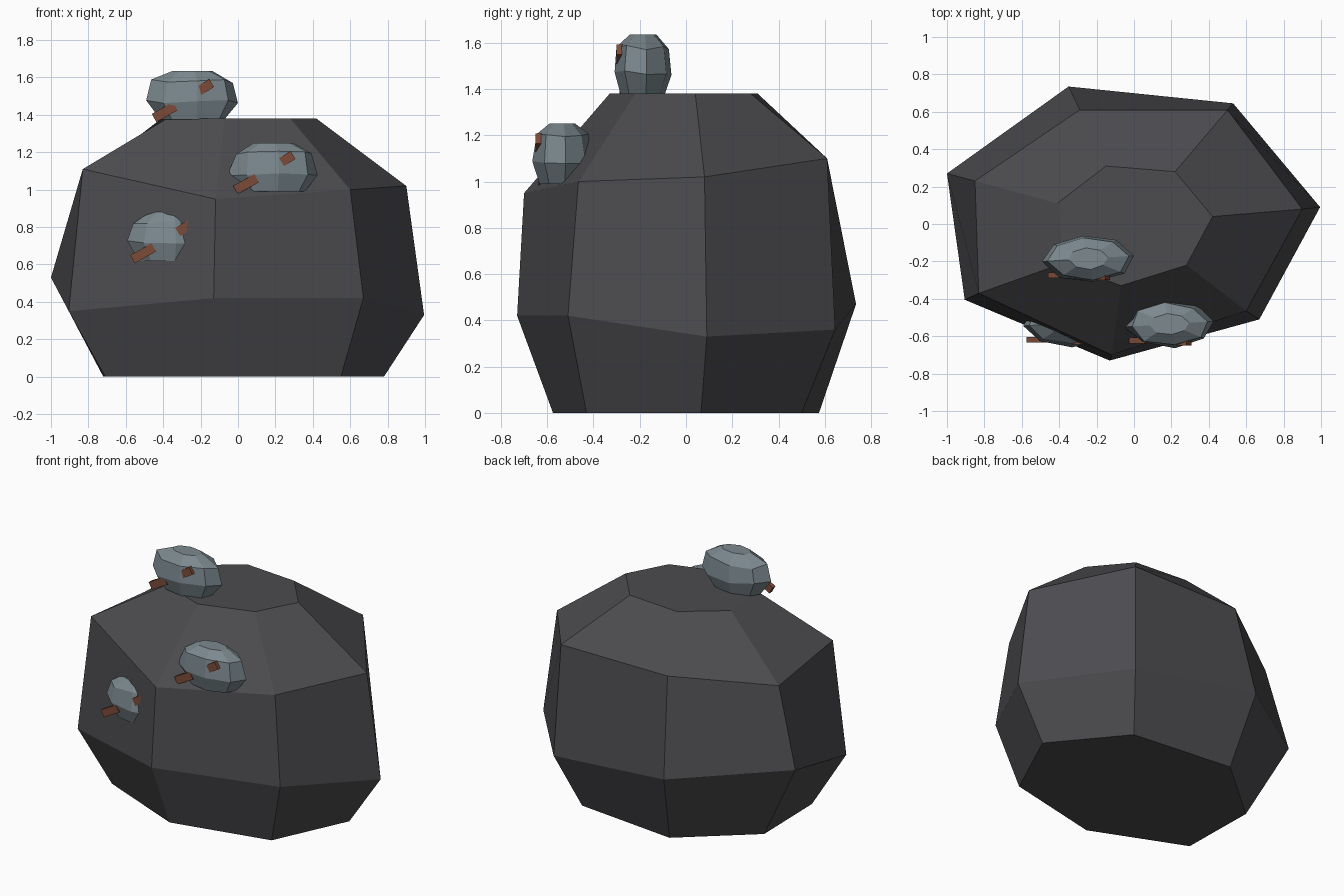
import bpy, bmesh, math, random
from mathutils import Vector

if "Cube" in bpy.data.objects:
    bpy.data.objects.remove(bpy.data.objects["Cube"])

random.seed(4)


def material(name, rgb):
    m = bpy.data.materials.new(name)
    m.diffuse_color = (*rgb, 1)
    m.use_nodes = True
    m.node_tree.nodes["Principled BSDF"].inputs["Base Color"].default_value = m.diffuse_color
    return m


DARK = material("dark_rock", (0.072, 0.07, 0.077))
BLUE = material("blue_grey_stone", (0.2, 0.25, 0.275))
RUST = material("rust", (0.2, 0.07, 0.04))


def loft(name, rings, mat):
    """Join stacked rings of points with flat faces and cap both ends."""
    bm = bmesh.new()
    vr = [[bm.verts.new(p) for p in r] for r in rings]
    n = len(rings[0])
    for a, b in zip(vr, vr[1:]):
        for i in range(n):
            j = (i + 1) % n
            bm.faces.new((a[i], a[j], b[j], b[i]))
    bm.faces.new(vr[0][::-1])
    bm.faces.new(vr[-1])
    bmesh.ops.recalc_face_normals(bm, faces=bm.faces)
    me = bpy.data.meshes.new(name)
    bm.to_mesh(me)
    bm.free()
    me.materials.append(mat)
    ob = bpy.data.objects.new(name, me)
    bpy.context.collection.objects.link(ob)
    return ob


# Boulder: seven-sided, four uneven rings
base = [(.78, .065), (.42, .5), (-.28, .575), (-.72, .2), (-.71, -.32), (-.105, -.575), (.55, -.43)]
belly = [(.995, .09, .33), (.53, .645, .36), (-.35, .735, .47), (-1, .27, .53),
         (-.905, -.405, .35), (-.13, -.73, .42), (.67, -.51, .42)]
shoulder = [(.9, .08, 1.02), (.5, .61, 1.1), (-.29, .61, 1.1), (-.85, .23, 1.04),
            (-.83, -.37, 1.11), (-.12, -.7, .95), (.6, -.465, 1.0)]
crown = [(.42, .04), (.22, .28), (-.15, .31), (-.41, .11), (-.38, -.21), (-.07, -.33), (.28, -.22)]
loft("boulder", [[(x, y, 0) for x, y in base], belly, shoulder,
                 [(x, y, 1.38) for x, y in crown]], DARK)


def stick(name, centre, length, tilt):
    bpy.ops.mesh.primitive_cube_add(size=1, location=centre, rotation=(0, -tilt, 0))
    ob = bpy.context.object
    ob.name = name
    ob.scale = (length, .03, .05)
    ob.data.materials.append(RUST)


# Three small stones, each with two rust chips on the front
profile = [(-.13, .74), (-.035, 1.0), (.075, .88), (.13, .45)]
for k, c in enumerate([(-.245, -.185, 1.505), (.19, -.535, 1.12), (-.36, -.53, .75)], 1):
    c = Vector(c)
    rings = []
    for z, s in profile:
        ring = []
        for i in range(8):
            a = math.tau * (i + .15) / 8
            r = s * random.uniform(.95, 1.05)
            ring.append(c + Vector((.24 * r * math.cos(a), .127 * r * math.sin(a),
                                    z + (random.uniform(-.012, .012) if abs(z) < .1 else 0))))
        rings.append(ring)
    loft(f"small_stone_{k}", rings, BLUE)
    stick(f"lower_chip_{k}", c + Vector((-.147, -.088, -.09)), .13, math.radians(29))
    stick(f"upper_chip_{k}", c + Vector((.068, -.1, .043)), .085, math.radians(32))
